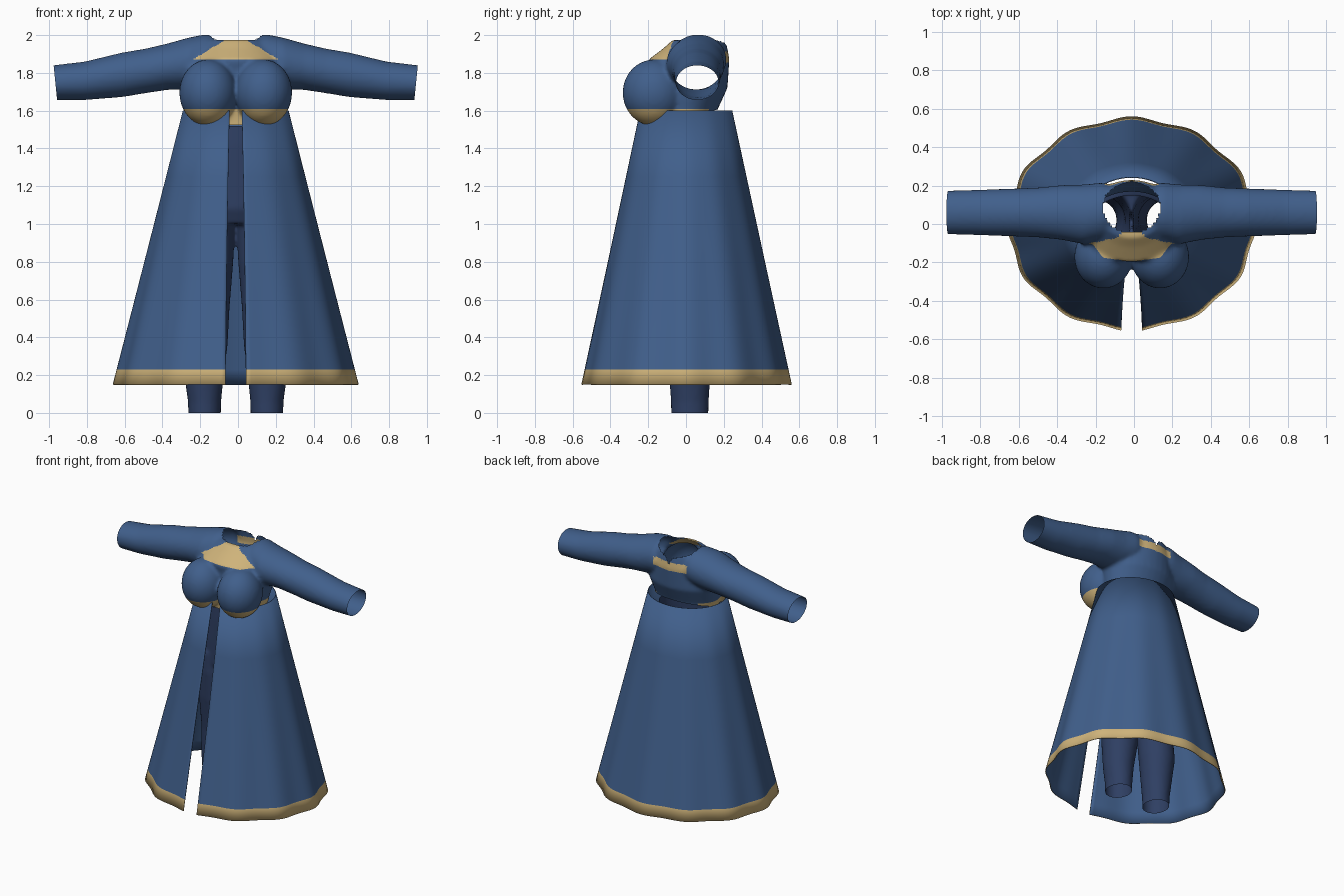
import bpy, bmesh, math
from mathutils import Vector, Matrix

if "Cube" in bpy.data.objects:
    bpy.data.objects.remove(bpy.data.objects["Cube"])

CX = -0.012  # the garment's own middle line


def material(name, rgb):
    m = bpy.data.materials.new(name)
    m.use_nodes = True
    m.diffuse_color = (*rgb, 1)
    bsdf = m.node_tree.nodes["Principled BSDF"]
    bsdf.inputs["Base Color"].default_value = (*rgb, 1)
    bsdf.inputs["Roughness"].default_value = 0.8
    return m


BLUE = material("robe blue", (0.052, 0.115, 0.26))
GOLD = material("trim gold", (0.62, 0.45, 0.195))
NAVY = material("trouser navy", (0.028, 0.05, 0.125))


def add_object(name, bm, mats):
    me = bpy.data.meshes.new(name)
    bm.to_mesh(me)
    bm.free()
    ob = bpy.data.objects.new(name, me)
    bpy.context.collection.objects.link(ob)
    for m in mats:
        me.materials.append(m)
    return ob


def loft(bm, rings, place, n=32):
    """Closed tube; each ring is (along, c1, c2, r1, r2), mapped by place()."""
    loops = []
    for along, c1, c2, r1, r2 in rings:
        loops.append([bm.verts.new(place(along, c1 + r1 * math.cos(2 * math.pi * i / n),
                                         c2 + r2 * math.sin(2 * math.pi * i / n)))
                      for i in range(n)])
    for a, b in zip(loops, loops[1:]):
        for i in range(n):
            j = (i + 1) % n
            bm.faces.new((a[i], a[j], b[j], b[i]))
    bm.faces.new(loops[0][::-1])
    bm.faces.new(loops[-1])


def upright(side=1):
    return lambda z, x, y: Vector((CX + side * x, y, z))


def sideways(side):
    return lambda x, y, z: Vector((CX + side * x, y, z))


def fuse(bm, smoothing):
    """Melt overlapping closed forms into one soft skin."""
    bmesh.ops.recalc_face_normals(bm, faces=bm.faces[:])
    ob = add_object("fuse_helper", bm, [])
    rm = ob.modifiers.new("Fuse", "REMESH")
    rm.mode = "VOXEL"
    rm.voxel_size = 0.012
    sm = ob.modifiers.new("Soften", "SMOOTH")
    sm.factor, sm.iterations = 0.5, smoothing
    dg = bpy.context.evaluated_depsgraph_get()
    me = bpy.data.meshes.new_from_object(ob.evaluated_get(dg))
    bpy.data.objects.remove(ob)
    out = bmesh.new()
    out.from_mesh(me)
    bpy.data.meshes.remove(me)
    return out


def slice_mesh(bm, co, no, drop=False):
    """Cut along a plane; drop removes the side the normal points to."""
    bmesh.ops.bisect_plane(bm, geom=bm.verts[:] + bm.edges[:] + bm.faces[:], dist=1e-5,
                           plane_co=co, plane_no=no, clear_outer=drop)


def smooth(ob):
    for p in ob.data.polygons:
        p.use_smooth = True


# Bodice: torso, bust and sleeves
bm = bmesh.new()
loft(bm, [(1.42, 0, 0.0, 0.22, 0.16), (1.6, 0, 0.0, 0.245, 0.165),
          (1.72, 0, 0.025, 0.27, 0.195), (1.87, 0, 0.015, 0.25, 0.215),
          (1.93, 0, 0.05, 0.21, 0.17), (1.975, 0, 0.07, 0.17, 0.14)], upright())
for s in (-1, 1):
    bmesh.ops.create_uvsphere(bm, u_segments=32, v_segments=20, radius=1,
                              matrix=Matrix.Translation((CX + s * 0.147, -0.17, 1.695))
                              @ Matrix.Diagonal((0.152, 0.166, 0.176, 1)))
    loft(bm, [(0.06, 0.07, 1.87, 0.13, 0.115), (0.16, 0.065, 1.87, 0.15, 0.135),
              (0.25, 0.05, 1.85, 0.155, 0.137), (0.36, 0.06, 1.833, 0.143, 0.123),
              (0.48, 0.06, 1.81, 0.13, 0.118), (0.6, 0.06, 1.79, 0.125, 0.118),
              (0.8, 0.06, 1.758, 0.118, 0.102), (1.02, 0.06, 1.745, 0.112, 0.089)],
         sideways(s))
bm = fuse(bm, 8)
# open cuffs and a hem that rises toward the back
for s in (-1, 1):
    slice_mesh(bm, (CX + s * 0.955, 0, 1.75), (s, 0, -0.1), True)
slice_mesh(bm, (0, -0.17, 1.522), (0, 0.25, -1), True)
for z in (1.61, 1.87):
    slice_mesh(bm, (0, 0, z), (0, 0, 1))


def in_neck(c):
    x, y = c.x - CX, c.y - 0.085
    hole = (x / 0.15) ** 2 + (y / 0.13) ** 2 < 1
    notch = y > 0 and abs(x) < (c.z - 1.9) * 0.6
    return c.z > 1.87 and (hole or notch)


bmesh.ops.delete(bm, geom=[f for f in bm.faces if in_neck(f.calc_center_median())],
                 context="FACES")
for f in bm.faces:
    c = f.calc_center_median()
    x = abs(c.x - CX)
    under_bust = c.z < 1.61 and c.y < 0.12
    chest = c.z > 1.87 and c.y < 0 and x < 0.225 - (c.z - 1.87) * 1.6
    nape = c.y > 0.14 and 1.85 < c.z < 1.91 and x < 0.14
    f.material_index = int(under_bust or chest or nape)
smooth(add_object("bodice", bm, [BLUE, GOLD]))

# Trousers: hips and two open legs
bm = bmesh.new()
loft(bm, [(1.0, 0, 0.02, 0.22, 0.14), (1.08, 0, 0.02, 0.275, 0.175),
          (1.25, 0, 0.02, 0.27, 0.175), (1.42, 0, 0.0, 0.22, 0.155),
          (1.58, 0, 0.0, 0.21, 0.145)], upright())
for s in (-1, 1):
    loft(bm, [(-0.06, 0.165, 0.02, 0.085, 0.098), (0.06, 0.165, 0.02, 0.088, 0.1),
              (0.18, 0.168, 0.02, 0.102, 0.108), (0.36, 0.165, 0.03, 0.122, 0.125),
              (0.55, 0.155, 0.02, 0.122, 0.125), (0.8, 0.15, 0.01, 0.137, 0.145),
              (1.0, 0.145, 0.02, 0.143, 0.165), (1.15, 0.14, 0.02, 0.13, 0.16)],
         upright(s))
bm = fuse(bm, 6)
slice_mesh(bm, (0, 0, 0), (0, 0, -1), True)
slice_mesh(bm, (0, 0, 1.52), (0, 0, 1), True)
smooth(add_object("trousers", bm, [NAVY]))

# Skirt: flared, softly fluted sheet, split at the front, gold outside hem
bm = bmesh.new()
SEG = 144
rows = []
for z in (1.6, 1.25, 0.9, 0.55, 0.23, 0.15):
    t = (1.6 - z) / 1.45
    gap = 0.118 - 0.033 * t
    row = []
    for i in range(SEG + 1):
        a = -math.pi / 2 + gap + (2 * math.pi - 2 * gap) * i / SEG
        flute = 1 + 0.016 * t * (math.cos(12 * a) - 0.4)
        row.append(bm.verts.new((CX + (0.28 + 0.365 * t) * flute * math.cos(a),
                                 (0.245 + 0.31 * t) * flute * math.sin(a), z)))
    rows.append(row)
for k, (hi, lo) in enumerate(zip(rows, rows[1:])):
    for i in range(SEG):
        f = bm.faces.new((lo[i], lo[i + 1], hi[i + 1], hi[i]))
        f.material_index = int(k == len(rows) - 2)
skirt = add_object("skirt", bm, [BLUE, GOLD])
smooth(skirt)
# blue lining
lining = skirt.modifiers.new("Lining", "SOLIDIFY")
lining.thickness = 0.005
lining.offset = -1
lining.material_offset = -1
